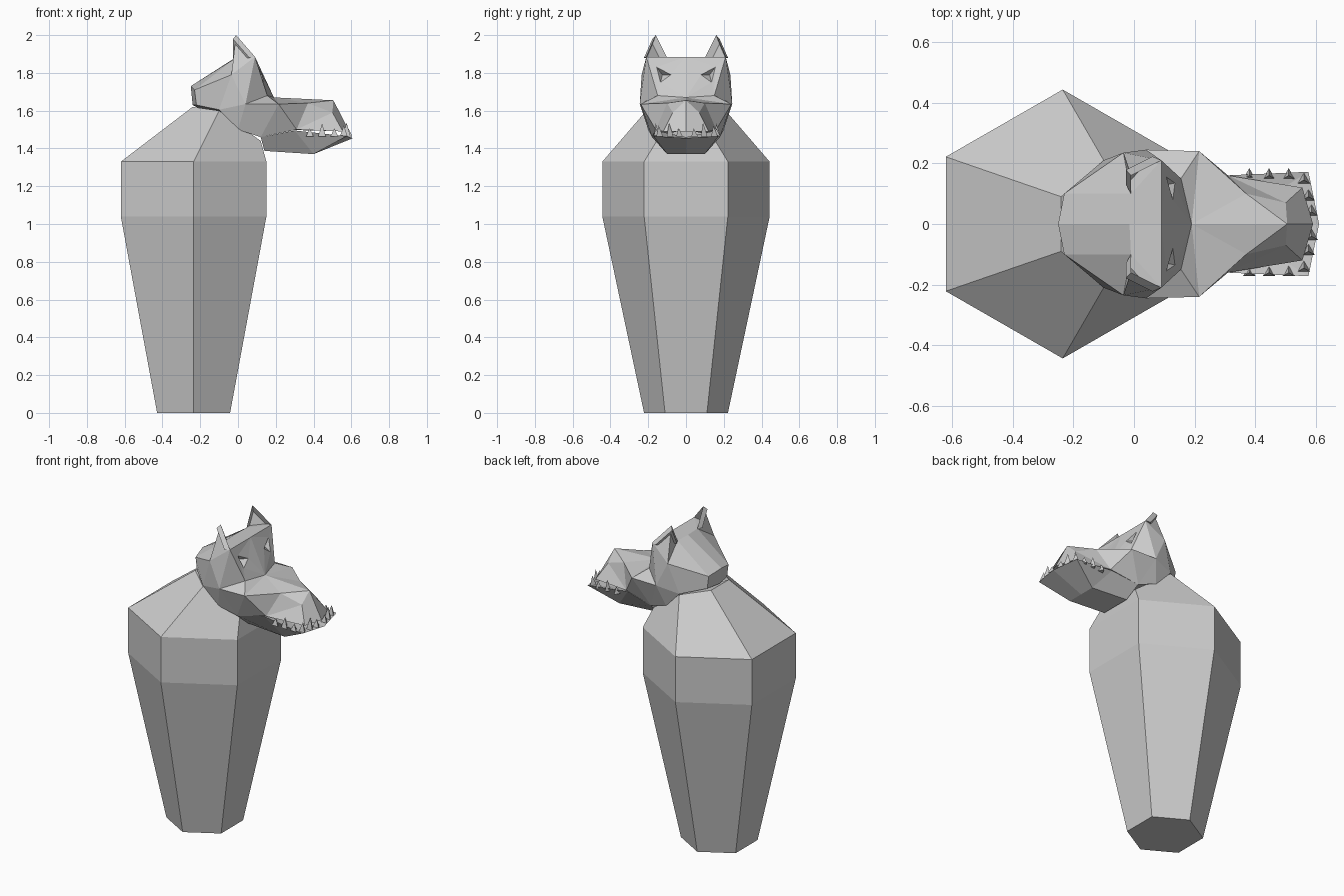
import bpy, bmesh
from mathutils import Vector, Matrix

if "Cube" in bpy.data.objects:
    bpy.data.objects.remove(bpy.data.objects["Cube"])


def finish(bm, name):
    me = bpy.data.meshes.new(name)
    bm.to_mesh(me)
    bm.free()
    ob = bpy.data.objects.new(name, me)
    bpy.context.collection.objects.link(ob)
    return ob


def symmetric(name, points, faces, recess=None):
    """Mirror a half shell (y >= 0) across the centre plane."""
    bm = bmesh.new()
    pits = []
    for s in (1, -1):
        v = {k: bm.verts.new((x, y * s, z)) for k, (x, y, z) in points.items()}
        for f in faces.split(","):
            keys = f.split()
            face = bm.faces.new([v[k] for k in keys])
            if recess and keys == recess.split():
                pits.append(face)
    bmesh.ops.remove_doubles(bm, verts=bm.verts, dist=0.0005)
    bmesh.ops.recalc_face_normals(bm, faces=bm.faces)
    if recess:
        pits = [f for f in pits if f.is_valid]
        bmesh.ops.inset_individual(bm, faces=pits, thickness=0.012, depth=-0.03)
    return finish(bm, name)


# Body: hexagonal tapered torso, leaning forward into the neck
def hexagon(cx, r, z):
    w = r * 0.87
    half = [(cx - w, r / 2), (cx, r), (cx + w, r / 2)]
    return [(x, y, z) for x, y in half] + [(x, -y, z) for x, y in reversed(half)]


neck = [(-0.24, 0.09, 1.62), (-0.10, 0.21, 1.60), (0.12, 0.155, 1.44)]
rings = [hexagon(-0.235, 0.222, 0), hexagon(-0.235, 0.443, 1.04),
         hexagon(-0.235, 0.443, 1.33),
         neck + [(x, -y, z) for x, y, z in reversed(neck)]]
bm = bmesh.new()
loops = [[bm.verts.new(p) for p in ring] for ring in rings]
for a, b in zip(loops, loops[1:]):
    for i in range(6):
        j = (i + 1) % 6
        bm.faces.new((a[i], a[j], b[j], b[i]))
bm.faces.new(loops[0])
bm.faces.new(loops[-1])
bmesh.ops.recalc_face_normals(bm, faces=bm.faces)
finish(bm, "body")

# Head: skull, ears, forehead with eye pits, cheeks and snout
skull = {
    "A": (-0.25, 0, 1.73), "A2": (-0.23, 0.10, 1.71),
    "B": (-0.24, 0, 1.63), "B2": (-0.22, 0.10, 1.63),
    "K": (-0.015, 0, 1.88), "K2": (-0.01, 0.10, 1.88),
    "F": (0.09, 0, 1.885), "F2": (0.09, 0.21, 1.885),
    "T": (-0.035, 0.235, 1.79), "E": (-0.01, 0.16, 2.0),
    "N": (-0.10, 0.21, 1.605), "C": (0.04, 0.245, 1.635),
    "L": (0.0, 0.20, 1.50), "U": (0.12, 0.18, 1.46),
}
snout = {
    "S": (0.19, 0, 1.67), "S2": (0.155, 0.15, 1.68),
    "G": (0.215, 0.24, 1.635), "W": (0.37, 0.10, 1.64),
    "P": (0.505, 0, 1.655), "P2": (0.50, 0.07, 1.59),
    "D": (0.31, 0.16, 1.50), "Q": (0.555, 0.12, 1.49),
    "R": (0.59, 0, 1.49), "V": (0.20, 0, 1.50), "Y": (0, 0, 1.50),
    "a": (0.107, 0.155, 1.83), "b": (0.128, 0.08, 1.79),
    "c": (0.135, 0.135, 1.75), "p": (0.085, 0.125, 1.79),
}
symmetric("head", {**skull, **snout},
          "A K K2 A2,A2 K2 T,A A2 B2 B,A2 T N B2,K K2 F2 F,"
          "K2 E F2,T E F2,T E K2,T C N,N C L,T F2 C,F2 S2 C,"
          "F F2 a,F a b,F b S,S b c,S c S2,S2 c a,S2 a F2,a b p,b c p,c a p,"
          "C G S2,S2 G S,S G W,S W P,G D W,W D P2,W P2 P,D Q P2,P P2 Q R,"
          "C U L,C G U,G D U,U D V,D Q R V,L U V Y,N L Y,B2 N Y B",
          recess="K2 E F2")

# Lower jaw: shallow wedge trough
jaw = {
    "a": (0.12, 0.18, 1.46), "b": (0.30, 0.16, 1.495),
    "c": (0.575, 0.172, 1.465), "d": (0.61, 0, 1.455),
    "e": (0.14, 0.10, 1.387), "f": (0.40, 0.10, 1.37),
    "g": (0.14, 0, 1.387), "h": (0.40, 0, 1.37),
    "i": (0.12, 0, 1.46), "j": (0.30, 0, 1.46),
}
symmetric("lower_jaw", jaw,
          "a b f e,b c f,c d h f,e f h g,a e g i,a b j i,b c j,c d j")

# Teeth: three-sided spikes along the jaw rim
bm = bmesh.new()
for x, y, h in [(0.39, 0.16, 0.045), (0.455, 0.16, 0.07), (0.52, 0.16, 0.045),
                (0.57, 0.145, 0.06), (0.585, 0.09, 0.075), (0.595, 0.04, 0.045)]:
    for s in (1, -1):
        bmesh.ops.create_cone(bm, cap_ends=True, segments=3, radius1=0.024,
                              radius2=0, depth=h,
                              matrix=Matrix.Translation((x - 0.01, y * s, 1.462 + h / 2)))
finish(bm, "teeth")
